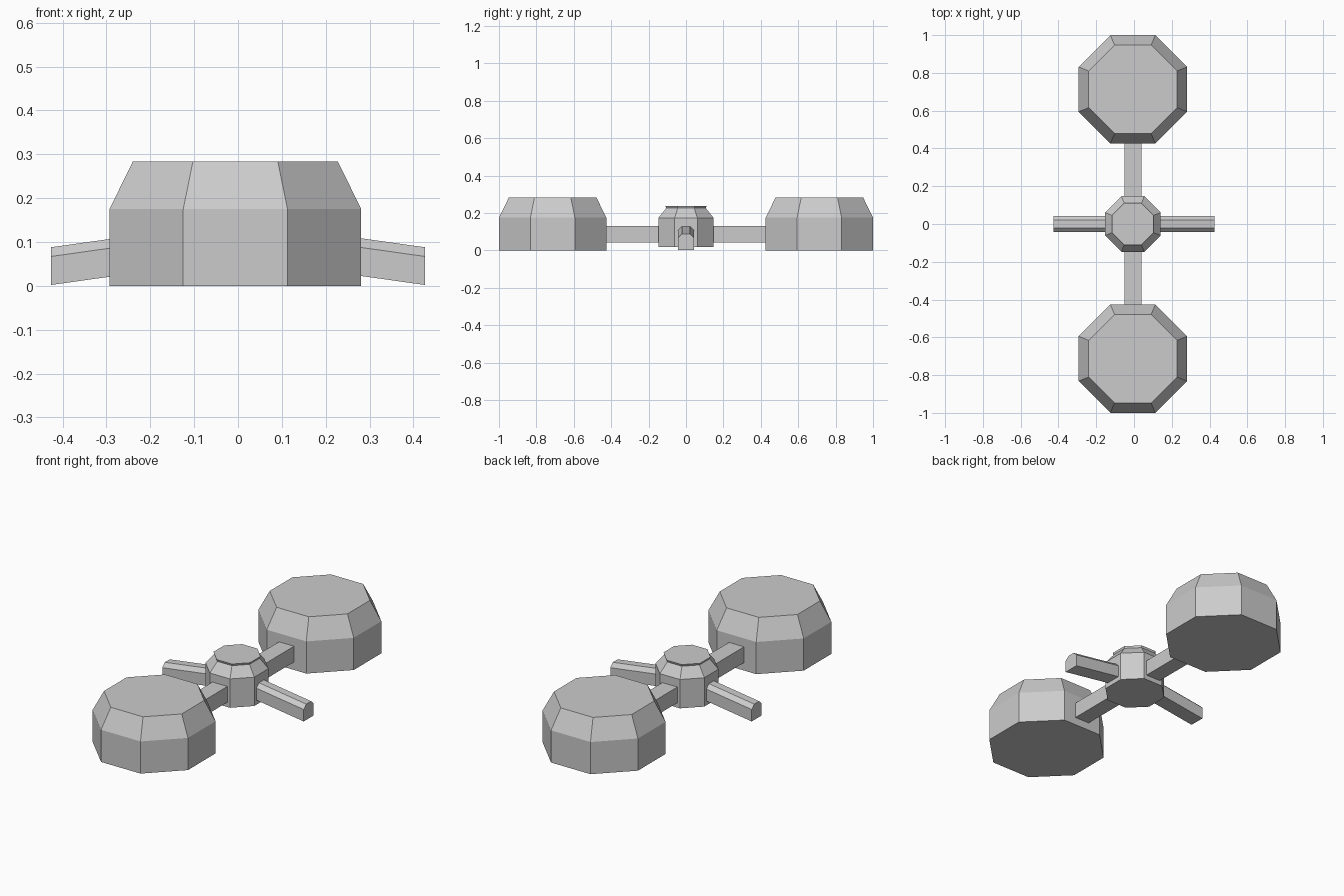
import bpy, bmesh
from math import cos, sin, pi, radians

if "Cube" in bpy.data.objects:
    bpy.data.objects.remove(bpy.data.objects["Cube"])

CX = -0.006  # pods and hub sit a touch off the arm centre


def loft(name, rings):
    """Closed solid through matching rings of 3D points."""
    bm = bmesh.new()
    loops = [[bm.verts.new(p) for p in ring] for ring in rings]
    n = len(loops[0])
    for a, b in zip(loops, loops[1:]):
        for i in range(n):
            j = (i + 1) % n
            bm.faces.new((a[i], a[j], b[j], b[i]))
    bm.faces.new(loops[0][::-1])
    bm.faces.new(loops[-1])
    bmesh.ops.recalc_face_normals(bm, faces=bm.faces)
    mesh = bpy.data.meshes.new(name)
    bm.to_mesh(mesh)
    bm.free()
    obj = bpy.data.objects.new(name, mesh)
    bpy.context.collection.objects.link(obj)
    return obj


def octagon(x, y, apothem, z):
    r = apothem / cos(pi / 8)
    return [(x + r * cos(radians(22.5 + 45 * i)),
             y + r * sin(radians(22.5 + 45 * i)), z) for i in range(8)]


def octagon_drum(name, y, profile):
    return loft(name, [octagon(CX, y, a, z) for a, z in profile])


# Central hub with sloped shoulder and thin top cap
octagon_drum("hub", 0.0, [(0.147, 0.017), (0.147, 0.174), (0.106, 0.226),
                          (0.110, 0.237)])

# Arm section: flat sides and chamfered top, as (y, height)
ARM = [(-0.043, 0.0), (0.043, 0.0), (0.043, 0.065),
       (0.021, 0.086), (-0.021, 0.086), (-0.043, 0.065)]

for s, side, end in ((-1, "left", "front"), (1, "right", "back")):
    # Large bevelled pods
    octagon_drum(end + "_pod", s * 0.713,
                 [(0.287, 0.0), (0.287, 0.175), (0.234, 0.283)])

    # Level bars joining hub and pods
    loft(end + "_bar", [[(CX + dx, s * y, z) for dx, z in
                         ((-0.045, 0.043), (0.045, 0.043),
                          (0.045, 0.129), (-0.045, 0.129))]
                        for y in (0.14, 0.428)])

    # Drooping side arms with upright ends
    loft(side + "_arm", [[(s * x, y, base + h) for y, h in ARM]
                         for x, base in ((0.135, 0.043), (0.426, 0.002))])
